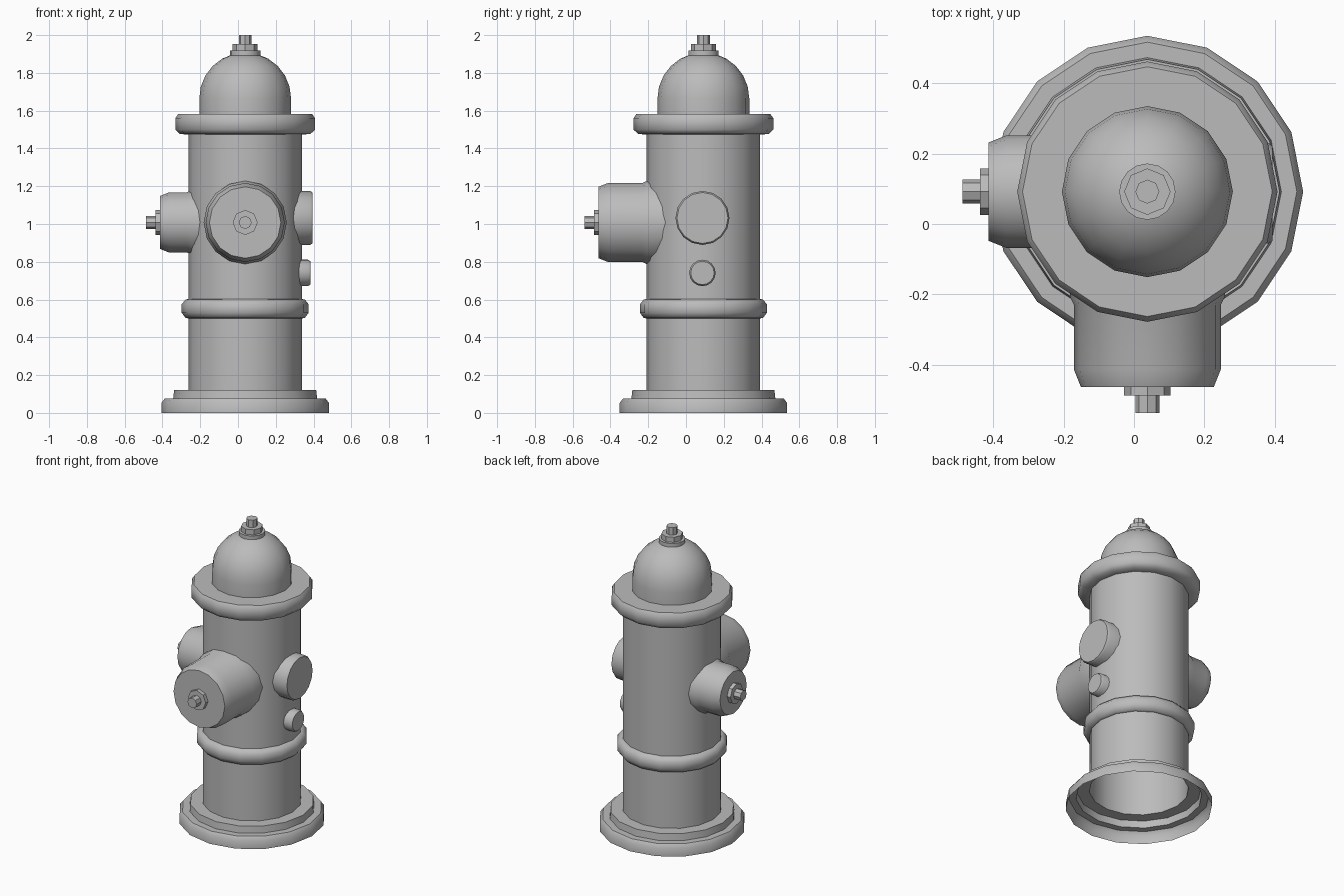
import bpy, bmesh, math
from mathutils import Matrix, Vector

if "Cube" in bpy.data.objects:
    bpy.data.objects.remove(bpy.data.objects["Cube"], do_unlink=True)

CX, CY = 0.038, 0.092      # vertical axis of the hydrant
GREY = (0.5, 0.5, 0.5, 1)

mat = bpy.data.materials.new("cast_grey")
mat.use_nodes = True
mat.diffuse_color = GREY
mat.node_tree.nodes["Principled BSDF"].inputs["Base Color"].default_value = GREY


def lathe(name, profile, origin=(CX, CY, 0), axis=(0, 0, 1), sides=16, smooth=50):
    """Turn (radius, distance) points around an axis; radius 0 closes an end."""
    bm = bmesh.new()
    rings = []
    for r, h in profile:
        if r == 0:
            rings.append([bm.verts.new((0, 0, h))] * sides)
        else:
            turns = [2 * math.pi * i / sides for i in range(sides)]
            rings.append([bm.verts.new((r * math.cos(a), r * math.sin(a), h)) for a in turns])
    for low, high in zip(rings, rings[1:]):
        for i in range(sides):
            j = (i + 1) % sides
            corners = dict.fromkeys((low[i], low[j], high[j], high[i]))
            bm.faces.new(list(corners))
    turn = Vector((0, 0, 1)).rotation_difference(Vector(axis)).to_matrix().to_4x4()
    bm.transform(Matrix.Translation(origin) @ turn)
    mesh = bpy.data.meshes.new(name)
    bm.to_mesh(mesh)
    bm.free()
    mesh.materials.append(mat)
    obj = bpy.data.objects.new(name, mesh)
    bpy.context.collection.objects.link(obj)
    bpy.ops.object.select_all(action="DESELECT")
    obj.select_set(True)
    bpy.context.view_layer.objects.active = obj
    bpy.ops.object.shade_smooth_by_angle(angle=math.radians(smooth))
    return obj


def nut(name, start, origin=(CX, CY, 0), axis=(0, 0, 1)):
    """Eight-sided washer with a small operating stem."""
    lathe(name + "_washer", [(0.066, start - 0.01), (0.066, start + 0.025), (0, start + 0.025)],
          origin, axis, sides=8, smooth=30)
    lathe(name + "_stem", [(0.034, start), (0.034, start + 0.074), (0, start + 0.074)],
          origin, axis, sides=8, smooth=30)


# Hollow stepped base and open-bottomed barrel
lathe("base", [(0.443, 0), (0.443, 0.053), (0.425, 0.077), (0.381, 0.077),
               (0.376, 0.122), (0.3, 0.122)])
lathe("barrel", [(0.3, 0.122), (0.3, 1.5)])

# Rounded band and top flange
lathe("middle_band", [(0.3, 0.5), (0.316, 0.503), (0.336, 0.53), (0.336, 0.575),
                      (0.316, 0.6), (0.3, 0.603)])
lathe("top_flange", [(0.3, 1.474), (0.345, 1.476), (0.37, 1.5), (0.37, 1.56),
                     (0.355, 1.582), (0.24, 1.582)])

# Bonnet: short wall followed by a quarter circle
dome = [(0.243, 1.58)]
for step in range(7):
    a = math.radians(15 * step)
    dome.append((0.243 * math.cos(a) if step < 6 else 0, 1.665 + 0.243 * math.sin(a)))
lathe("bonnet", dome)
lathe("bonnet_cap", [(0.08, 1.88), (0.08, 1.918), (0, 1.918)])
nut("bonnet_nut", 1.927)

# Front and side outlets: collar, pipe and bevelled cover
for name, axis, r, collar, reach in (("front_outlet", (0, -1, 0), 0.209, 0.3, 0.555),
                                     ("right_outlet", (-1, 0, 0), 0.16, 0.285, 0.451)):
    centre = (CX, CY, 1.008)
    lathe(name, [(r + 0.011, 0.15), (r + 0.011, collar), (r, collar + 0.022),
                 (r, reach - 0.05), (r - 0.02, reach), (0, reach)], centre, axis)
    nut(name + "_nut", reach, centre, axis)

# Plain round plugs on the left side
for name, z, r, reach in (("large_plug", 1.032, 0.143, 0.356), ("small_plug", 0.741, 0.07, 0.345)):
    lathe(name, [(r, 0.2), (r, reach - 0.012), (r - 0.008, reach), (0, reach)],
          (CX, CY - 0.005, z), (1, 0, 0))
